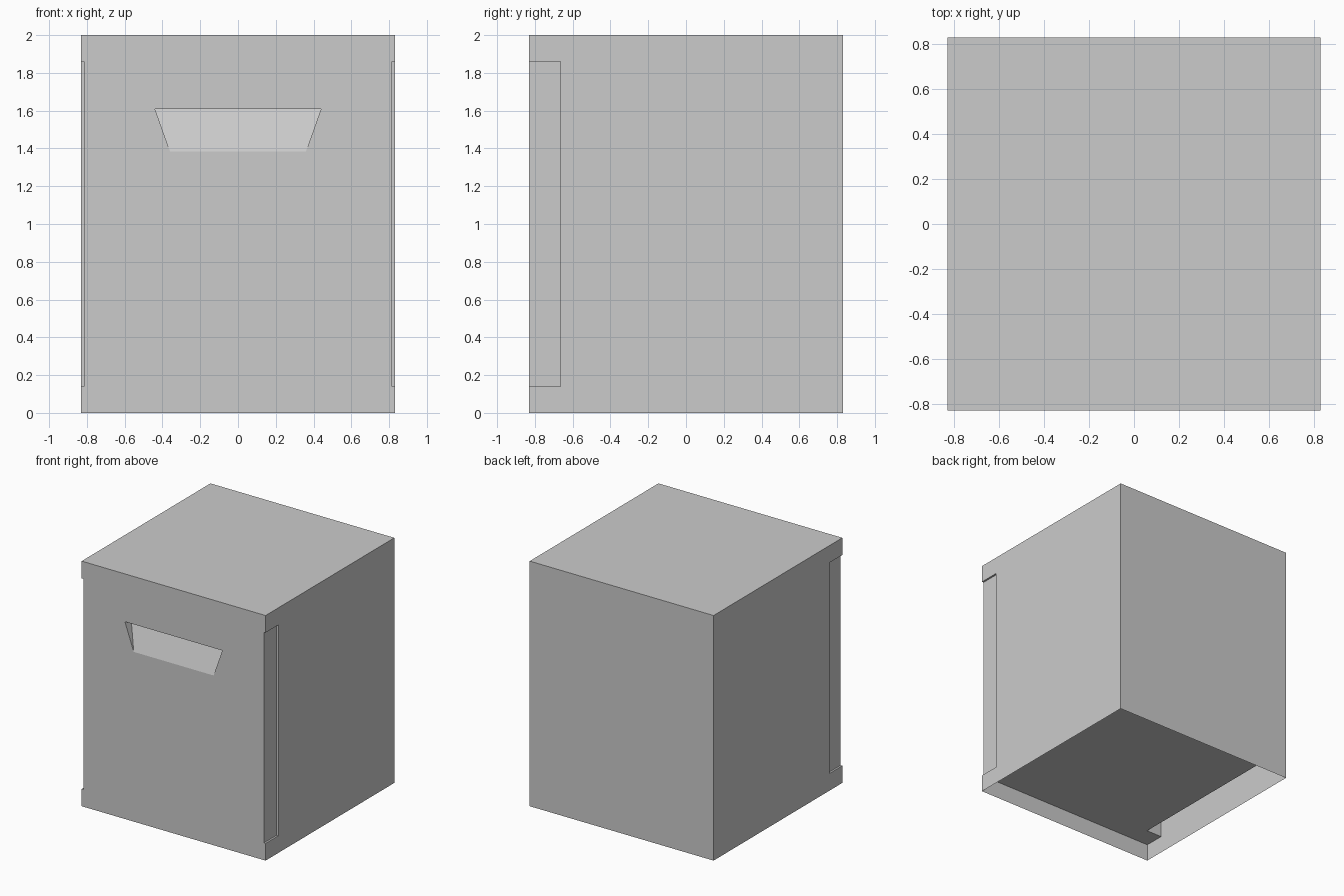
import bpy, bmesh

if "Cube" in bpy.data.objects:
    bpy.data.objects.remove(bpy.data.objects["Cube"])

W, H = 0.83, 2.0            # half width / depth, height
P = 0.815                   # half width of the front panel
Z0, Z1 = 0.14, 1.86         # panel bottom / top
YB = -0.665                 # back of the panel


def build(name, polys):
    """Make an object from a few polygons, welding shared corners."""
    bm = bmesh.new()
    for pts in polys:
        bm.faces.new([bm.verts.new(p) for p in pts])
    bmesh.ops.remove_doubles(bm, verts=bm.verts, dist=1e-5)
    bmesh.ops.recalc_face_normals(bm, faces=bm.faces)
    mesh = bpy.data.meshes.new(name)
    bm.to_mesh(mesh)
    bm.free()
    ob = bpy.data.objects.new(name, mesh)
    bpy.context.collection.objects.link(ob)
    return ob


def rect_xz(y, x, z0, z1):
    return [(-x, y, z0), (x, y, z0), (x, y, z1), (-x, y, z1)]


def rect_xy(z, x, y0, y1):
    return [(-x, y0, z), (x, y0, z), (x, y1, z), (-x, y1, z)]


def rect_yz(x, y0, y1, z0, z1):
    return [(x, y0, z0), (x, y1, z0), (x, y1, z1), (x, y0, z1)]


# Cabinet shell: open underneath, sides notched along the front edge
shell = [rect_xy(H, W, -W, W), rect_xz(W, W, 0, H),
         rect_xz(-W, W, 0, Z0), rect_xz(-W, W, Z1, H)]
side = [(-W, 0), (W, 0), (W, H), (-W, H), (-W, Z1), (YB, Z1), (YB, Z0), (-W, Z0)]
for s in (-1, 1):
    shell.append([(s * W, y, z) for y, z in side])
    for z in (Z0, Z1):
        shell.append([(s * P, -W, z), (s * W, -W, z), (s * W, YB, z), (s * P, YB, z)])
    shell.append([(s * P, YB, Z0), (s * W, YB, Z0), (s * W, YB, Z1), (s * P, YB, Z1)])
build("cabinet_shell", shell)

# Front panel with a sloping hand recess, deepest under its top edge
outer = rect_xz(-W, P, Z0, Z1)
hole = [(-0.36, -W, 1.385), (0.36, -W, 1.385), (0.44, -W, 1.61), (-0.44, -W, 1.61)]
deep = [(0.44, -W + 0.08, 1.61), (-0.44, -W + 0.08, 1.61)]
panel = [[outer[i], outer[(i + 1) % 4], hole[(i + 1) % 4], hole[i]] for i in range(4)]
panel += [[hole[0], hole[1], deep[0], deep[1]],
          [hole[3], hole[2], deep[0], deep[1]],
          [hole[1], hole[2], deep[0]],
          [hole[0], hole[3], deep[1]],
          rect_xz(YB, P, Z0, Z1),
          rect_xy(Z0, P, -W, YB), rect_xy(Z1, P, -W, YB),
          rect_yz(P, -W, YB, Z0, Z1), rect_yz(-P, -W, YB, Z0, Z1)]
build("front_panel", panel)

# Inner bin behind the panel, set in from the shell
B = 0.69
build("inner_bin", [rect_xy(Z0, B, YB, B), rect_xy(Z1, B, YB, B),
                    rect_xz(B, B, Z0, Z1),
                    rect_yz(B, YB, B, Z0, Z1), rect_yz(-B, YB, B, Z0, Z1)])
